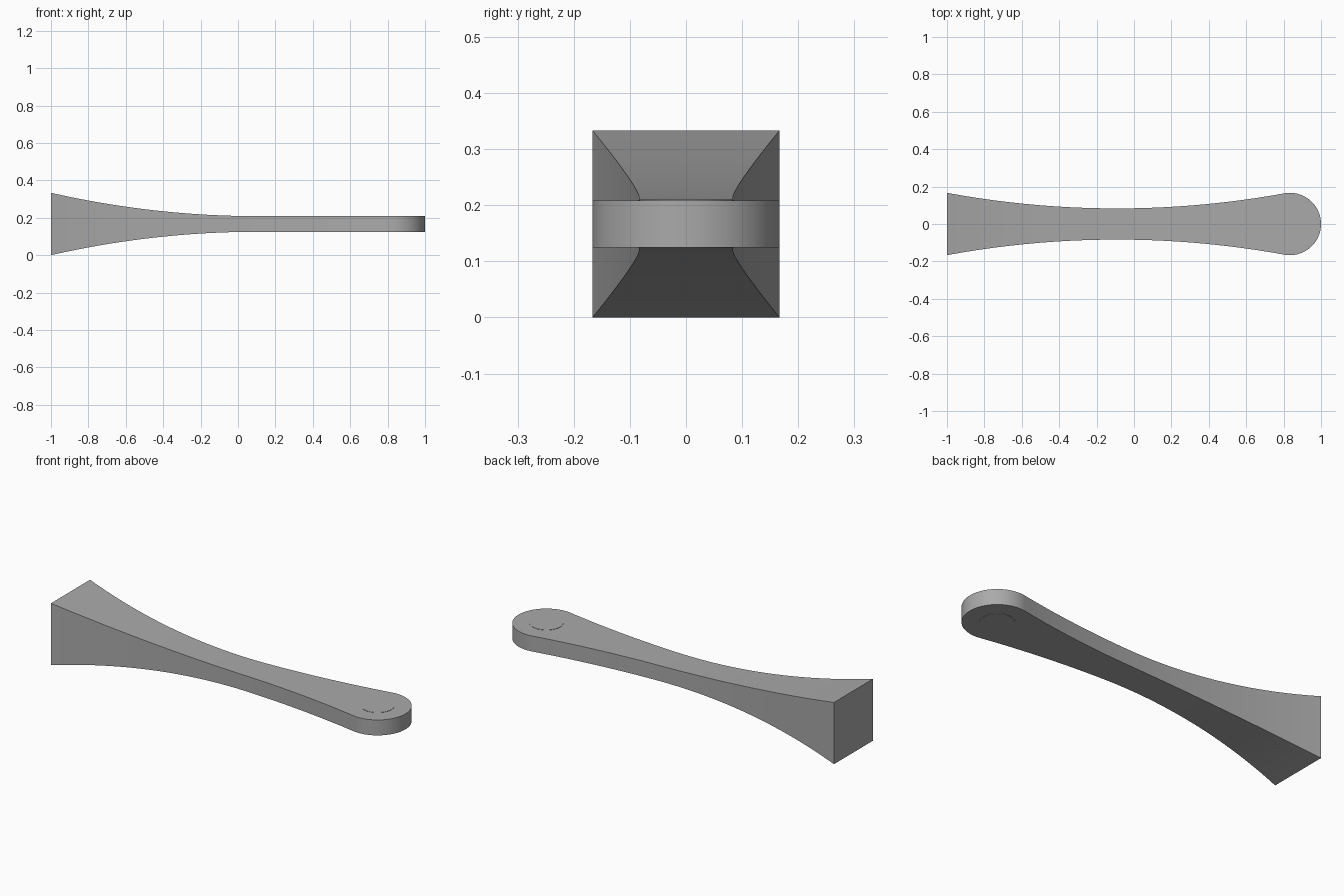
import bpy, bmesh, math

if "Cube" in bpy.data.objects:
    bpy.data.objects.remove(bpy.data.objects["Cube"], do_unlink=True)

U = 1 / 6            # half width of the square end and radius of the round end
MID = U              # height of the centre plane
R = 5.0              # radius of the long flaring arcs
NECK_X, THIN_X = -0.0909, 0.111
EYE_X = 1 - U

grey = bpy.data.materials.new("grey_metal")
grey.use_nodes = True
colour = (0.4, 0.4, 0.4, 1)
grey.diffuse_color = colour
grey.node_tree.nodes["Principled BSDF"].inputs["Base Color"].default_value = colour


def flare(x, centre, smallest):
    return smallest + R - math.sqrt(R * R - (x - centre) ** 2)


def half_depth(x):
    return flare(min(x, THIN_X), THIN_X, U / 4)


def finish(bm, name):
    bmesh.ops.recalc_face_normals(bm, faces=bm.faces[:])
    mesh = bpy.data.meshes.new(name)
    bm.to_mesh(mesh)
    bm.free()
    mesh.materials.append(grey)
    obj = bpy.data.objects.new(name, mesh)
    bpy.context.collection.objects.link(obj)
    bpy.ops.object.select_all(action='DESELECT')
    obj.select_set(True)
    bpy.context.view_layer.objects.active = obj
    bpy.ops.object.shade_smooth_by_angle(angle=math.radians(30))
    return obj


# Outline: flaring sides running tangent into the rounded end
join_x = EYE_X - (EYE_X - NECK_X) * U / (R + U)
steps = 48
stations = []
for i in range(steps + 1):
    x = -1 + (join_x + 1) * i / steps
    stations.append((x, flare(x, NECK_X, U / 2)))
start = math.acos((join_x - EYE_X) / U)
for i in range(1, 32):
    a = start * (1 - i / 32)
    stations.append((EYE_X + U * math.cos(a), U * math.sin(a)))

# Arm: rectangular sections bridged along its length
bm = bmesh.new()
rings = []
for x, w in stations:
    h = half_depth(x)
    rings.append([bm.verts.new((x, sy * w, MID + sz * h))
                  for sy, sz in ((-1, -1), (1, -1), (1, 1), (-1, 1))])
bm.faces.new(rings[0])
for a, b in zip(rings, rings[1:]):
    for k in range(4):
        n = (k + 1) % 4
        bm.faces.new((a[k], a[n], b[n], b[k]))
# Close the tip of the rounded end
low, high = [bm.verts.new((1, 0, MID + s * U / 4)) for s in (-1, 1)]
e = rings[-1]
bm.faces.new((e[0], e[1], low))
bm.faces.new((e[2], e[3], high))
bm.faces.new((e[1], e[2], high, low))
bm.faces.new((e[3], e[0], low, high))
finish(bm, "arm")

# Pin: very slightly proud round boss through the rounded end
bm = bmesh.new()
bmesh.ops.create_cone(bm, cap_ends=True, segments=48, radius1=U / 2,
                      radius2=U / 2, depth=U / 2 + 0.003)
pin = finish(bm, "pin")
pin.location = (EYE_X, 0, MID)
